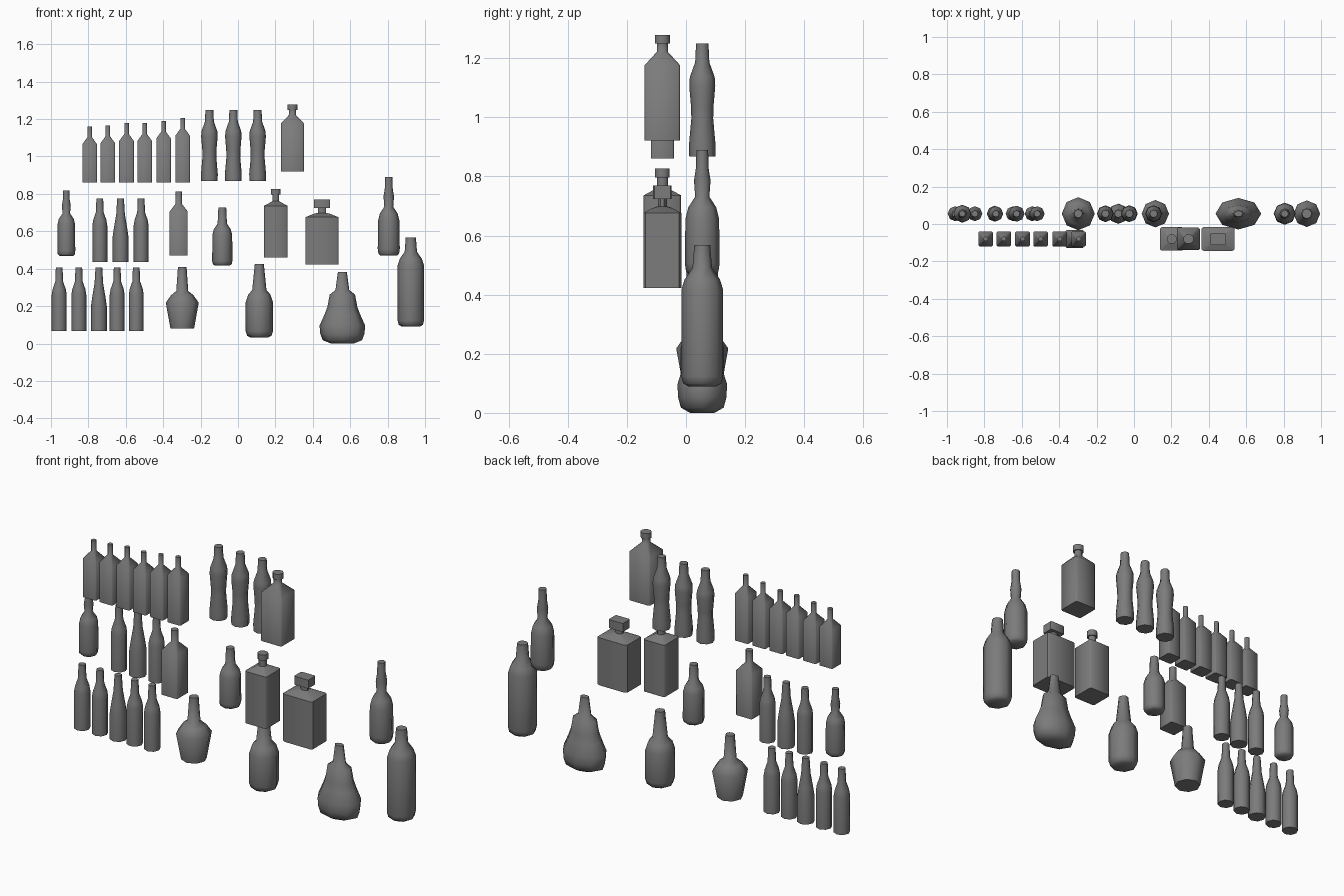
import bpy, bmesh, math

if "Cube" in bpy.data.objects:
    bpy.data.objects.remove(bpy.data.objects["Cube"])

ROUND_Y, SQUARE_Y = 0.055, -0.08
SHIFT_X, SHIFT_Z = 0.004, -0.004     # centres the whole display

glass = bpy.data.materials.new("dark_glass")
glass.diffuse_color = (0.2, 0.2, 0.2, 1)
glass.use_nodes = True
glass.node_tree.nodes["Principled BSDF"].inputs["Base Color"].default_value = glass.diffuse_color


def ring_points(kind):
    """Unit cross-sections with eight corners."""
    if kind == "square":      # square with small chamfered corners
        c = 0.88
        return [(1, c), (c, 1), (-c, 1), (-1, c), (-1, -c), (-c, -1), (c, -1), (1, -c)]
    start = 22.5 if kind == "neck" else 0
    angles = [math.radians(start + 45 * k) for k in range(8)]
    return [(math.cos(a), math.sin(a)) for a in angles]


def loft(name, x, y, rings, depth=1.0, smooth=50):
    """rings: (radius, z, section kind), from bottom to top, capped."""
    bm = bmesh.new()
    loops = [[bm.verts.new((r * px, r * py * depth, max(z + SHIFT_Z, 0)))
              for px, py in ring_points(kind)] for r, z, kind in rings]
    for a, b in zip(loops, loops[1:]):
        for i in range(8):
            j = (i + 1) % 8
            bm.faces.new((a[i], a[j], b[j], b[i]))
    bm.faces.new(loops[0][::-1])
    bm.faces.new(loops[-1])
    mesh = bpy.data.meshes.new(name)
    bm.to_mesh(mesh)
    bm.free()
    mesh.materials.append(glass)
    obj = bpy.data.objects.new(name, mesh)
    obj.location = (x + SHIFT_X, y, 0)
    bpy.context.collection.objects.link(obj)
    bpy.ops.object.select_all(action='DESELECT')
    obj.select_set(True)
    bpy.context.view_layer.objects.active = obj
    bpy.ops.object.shade_smooth_by_angle(angle=math.radians(smooth))


def round_bottle(name, x, profile, base=0.0, depth=1.0, smooth=50):
    loft(name, x, ROUND_Y, [(r, z + base, "round") for r, z in profile], depth, smooth)


def square_bottle(name, x, half, bottom, shoulder, neck_r, neck_z, top,
                  cap=None, depth=1.0, collar=None):
    rings = [(half, bottom, "square"), (half, shoulder, "square")]
    if collar:
        rings.append((*collar, "square"))
    rings.append((neck_r, neck_z, "neck"))
    if cap:                   # wider stopper on the neck
        cap_r, cap_z, kind = cap
        rings += [(neck_r, cap_z, "neck"), (cap_r, cap_z, kind), (cap_r, top, kind)]
    else:
        rings.append((neck_r, top, "neck"))
    loft(name, x, SQUARE_Y, rings, depth)


# Small bottles: straight shoulder and long tapered versions
straight = [(.04, 0), (.04, .195), (.035, .225), (.021, .265), (.018, .34)]
tapered = [(.043, 0), (.043, .13), (.035, .185), (.023, .255), (.018, .34)]
for i, x in enumerate((-.96, -.855, -.748, -.65, -.548)):
    round_bottle(f"lower_small_bottle_{i}", x, tapered if i == 2 else straight, .07)
for i, x in enumerate((-.743, -.632, -.522)):
    round_bottle(f"middle_small_bottle_{i}", x, tapered if i == 1 else straight, .44)

# Waisted bottles on the top row
waisted = [(.044, .872), (.045, .91), (.037, 1.0), (.038, 1.04), (.044, 1.11),
           (.042, 1.14), (.024, 1.19), (.021, 1.253)]
for i, x in enumerate((-.157, -.029, .101)):
    round_bottle(f"waisted_bottle_{i}", x, waisted)

# Larger round bottles
round_bottle("flared_bottle", -.302, [(.063, .083), (.088, .222), (.06, .262),
                                      (.032, .285), (.023, .413)])
round_bottle("decanter_bottle", .11, [(.045, .035), (.065, .045), (.073, .07), (.073, .225),
                                      (.06, .265), (.038, .29), (.024, .43)], smooth=60)
round_bottle("wide_flask", .554, [(.06, .004), (.105, .022), (.118, .055), (.122, .1),
                                  (.095, .16), (.08, .2), (.068, .265), (.037, .29),
                                  (.024, .386)], depth=.69, smooth=65)
round_bottle("tall_bottle", .92, [(.048, .094), (.065, .104), (.071, .128), (.071, .42),
                                  (.06, .455), (.033, .495), (.027, .572)], smooth=60)
round_bottle("bulb_neck_bottle_large", .802, [(.045, .474), (.055, .484), (.059, .51), (.057, .66),
                                              (.047, .7), (.024, .735), (.028, .79),
                                              (.021, .835), (.02, .893)], smooth=60)
round_bottle("bulb_neck_bottle_small", -.922, [(.037, .473), (.046, .482), (.048, .5), (.047, .64),
                                               (.04, .67), (.02, .7), (.024, .74),
                                               (.018, .775), (.017, .823)], smooth=60)
round_bottle("stubby_bottle", -.088, [(.038, .42), (.05, .427), (.054, .445), (.053, .585),
                                      (.045, .615), (.025, .645), (.021, .731)], smooth=60)

# Row of small square bottles, slightly rising in height
tops = (1.165, 1.17, 1.182, 1.182, 1.195, 1.21)
for i, (x, top) in enumerate(zip((-.797, -.7, -.6, -.503, -.402, -.3), tops)):
    square_bottle(f"square_bottle_{i}", x, .039, .865, top - .095, .013, top - .058, top)

# Large square bottles, three with stoppers
square_bottle("square_bottle_medium", -.321, .048, .475, .71, .019, .75, .817)
square_bottle("stoppered_bottle_top", .287, .062, .925, 1.18, .021, 1.225, 1.283,
              cap=(.028, 1.253, "neck"), depth=.97)
square_bottle("stoppered_bottle_middle", .198, .063, .464, .74, .02, .765, .83,
              cap=(.027, .8, "neck"), collar=(.03, .758))
square_bottle("stoppered_bottle_wide", .445, .087, .427, .68, .022, .703, .773,
              cap=(.042, .728, "square"), depth=.74, collar=(.045, .697))
